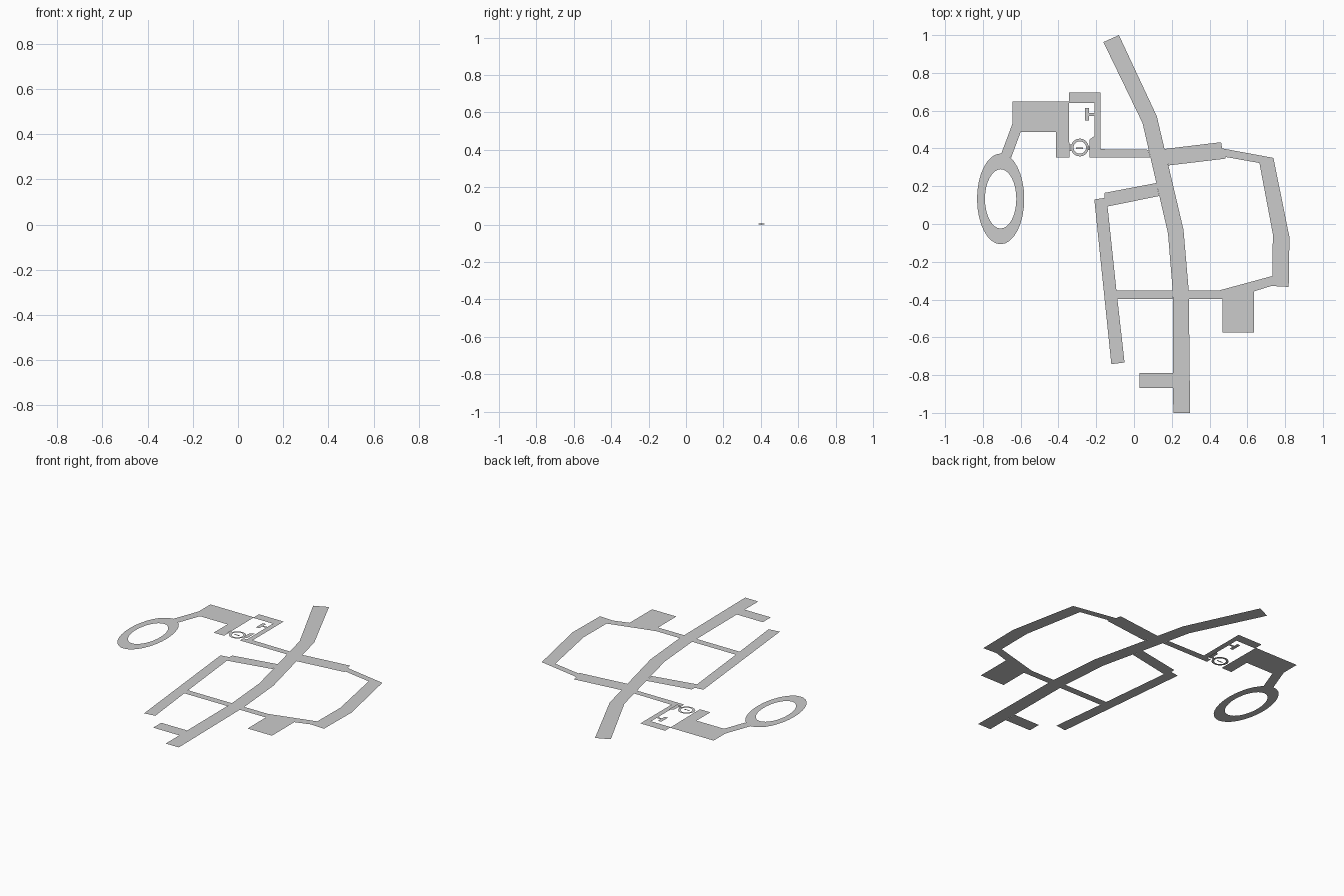
import bpy, bmesh
from math import cos, sin, tau


def add_mesh(name, polys):
    """Flat sheet from polygons of (x, y) or (x, y, z), facing up."""
    bm = bmesh.new()
    for pts in polys:
        f = bm.faces.new([bm.verts.new((*p, 0)[:3]) for p in pts])
        f.normal_update()
        if f.normal.z < 0:
            f.normal_flip()
    bmesh.ops.remove_doubles(bm, verts=bm.verts, dist=0.0005)
    me = bpy.data.meshes.new(name)
    bm.to_mesh(me)
    bm.free()
    ob = bpy.data.objects.new(name, me)
    bpy.context.collection.objects.link(ob)
    return ob


def rect(x0, x1, y0, y1):
    return [(x0, y0), (x1, y0), (x1, y1), (x0, y1)]


def ring(cx, cy, outer, inner, n=32):
    def p(r, i):
        a = tau * i / n
        return (cx + r[0] * cos(a), cy + r[1] * sin(a))
    return [[p(outer, i), p(outer, i + 1), p(inner, i + 1), p(inner, i)] for i in range(n)]


# Main road running top to bottom, as a strip of quads
left = [(-.162, .963), (.045, .535), (.18, -.05), (.205, -.355), (.208, -.995)]
right = [(-.08, 1.0), (.121, .57), (.262, -.03), (.29, -.355), (.297, -.995)]
left[-1], right[-1] = (.208, -1.0), (.297, -1.0)
add_mesh("main_road", [[left[i], left[i + 1], right[i + 1], right[i]] for i in range(4)])
add_mesh("south_spur", [rect(.03, .207, -.868, -.79)])

# Western loop: side street and cross street
add_mesh("west_street", [
    [(-.21, .13), (-.155, .138), (-.155, .165), (.119, .217), (.133, .148),
     (-.14, .093), (-.093, -.352), (-.088, -.397), (-.05, -.733), (-.12, -.742)]])
add_mesh("cross_street_west", [[(-.093, -.352), (.205, -.352), (.205, -.397), (-.088, -.397)]])

# Eastern loop
add_mesh("east_street", [
    [(.16, .397), (.461, .433), (.467, .4), (.738, .35), (.823, -.07), (.819, -.333),
     (.727, -.328), (.634, -.357), (.45, -.352), (.733, -.275), (.735, -.053),
     (.664, .323), (.484, .355), (.484, .346), (.183, .31)]])
add_mesh("cross_street_east", [
    [(.29, -.352), (.45, -.352), (.634, -.357), (.634, -.575), (.468, -.575),
     (.468, -.397), (.29, -.397)]])

# North-western access road and courtyard frame
add_mesh("access_road", [[(-.235, .387), (-.177, .387), (-.177, .396), (.077, .393),
                          (.086, .353), (-.235, .353)]])
add_mesh("courtyard", [
    [(-.345, .64), (-.345, .697), (-.177, .697), (-.177, .387), (-.21, .387), (-.21, .64)]])
add_mesh("plaza", [
    [(-.642, .648), (-.345, .648), (-.342, .353), (-.413, .353), (-.413, .487),
     (-.6, .487), (-.65, .352), (-.703, .372), (-.642, .535)]])

# Oval turning loop
add_mesh("oval_loop", ring(-.706, .133, (.125, .24), (.083, .157)))

# Small roundabout with its raised links
add_mesh("roundabout", ring(-.287, .405, (.047, .047), (.033, .033), 24)
         + [rect(-.307, -.27, .398, .406)])
h = .007
add_mesh("roundabout_link_west", [[(-.343, .385, h), (-.331, .389), (-.331, .42), (-.343, .42, h)]])
add_mesh("roundabout_link_east", [
    [(-.235, .387, h), (-.21, .387, h), (-.21, .465, h), (-.235, .448, h)],
    [(-.243, .392), (-.235, .392, h), (-.235, .41, h), (-.243, .41)]])

# Small T-shaped landing
add_mesh("t_landing", [rect(-.26, -.238, .547, .613), rect(-.238, -.21, .573, .587)])
